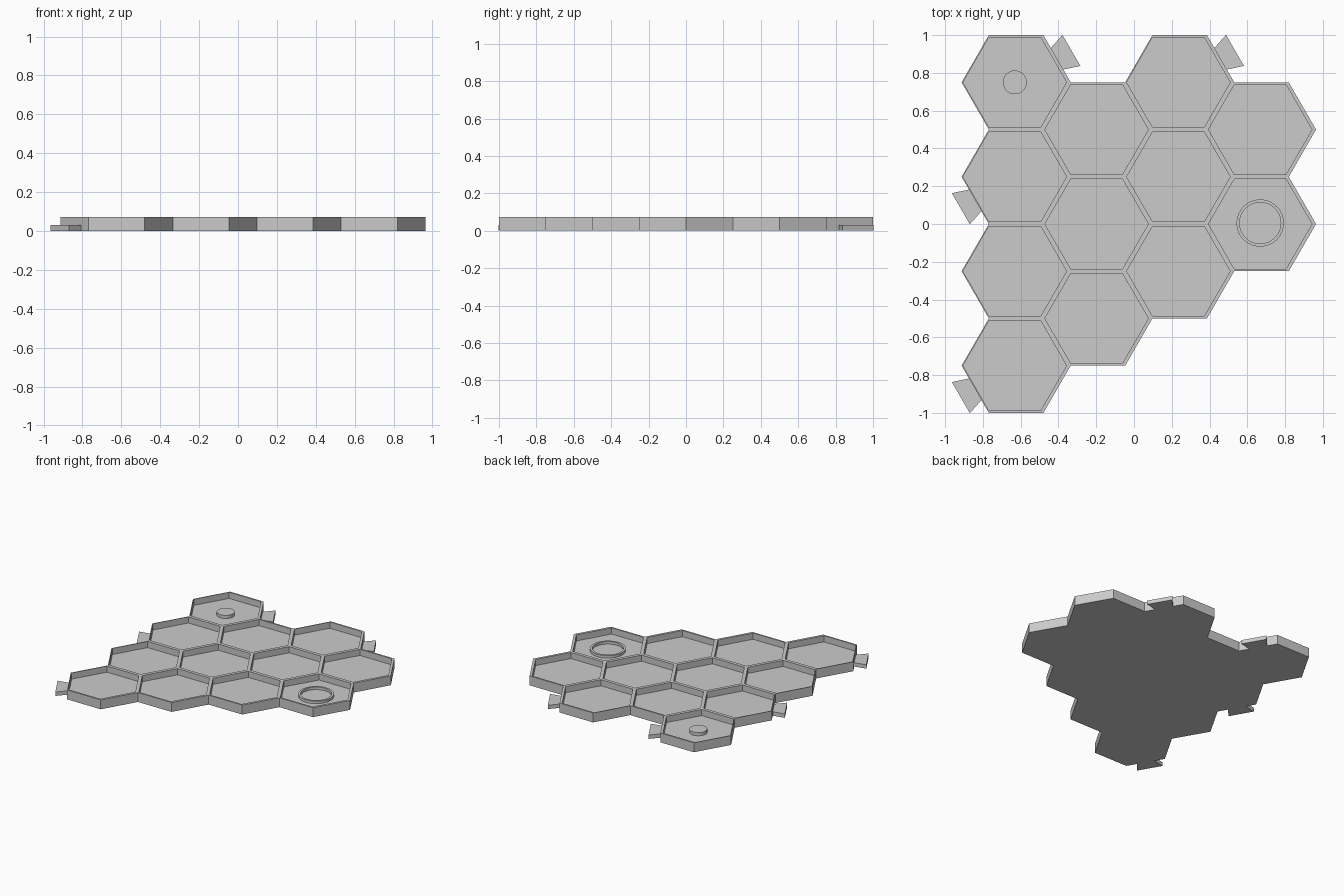
import bpy
import bmesh
from math import cos, sin, pi, sqrt
from mathutils import Vector

if "Cube" in bpy.data.objects:
    bpy.data.objects.remove(bpy.data.objects["Cube"], do_unlink=True)

APOTHEM = 0.25
RADIUS = APOTHEM * 2 / sqrt(3)
POCKET_RADIUS = 0.274
POCKET_SHIFT = -0.007      # pockets sit slightly left of the cells
HEIGHT, FLOOR, TAB_HEIGHT = 0.073, 0.025, 0.03
FIRST_X = -0.624
COLUMNS = [(0.75, 4), (0.5, 3), (0.75, 3), (0.5, 2)]   # top cell y, cell count

grey = bpy.data.materials.new("light_grey")
grey.use_nodes = True
colour = (0.6, 0.6, 0.6, 1)
grey.diffuse_color = colour
grey.node_tree.nodes["Principled BSDF"].inputs["Base Color"].default_value = colour


def finish(name, bm):
    bmesh.ops.recalc_face_normals(bm, faces=bm.faces[:])
    mesh = bpy.data.meshes.new(name)
    bm.to_mesh(mesh)
    bm.free()
    mesh.materials.append(grey)
    obj = bpy.data.objects.new(name, mesh)
    bpy.context.collection.objects.link(obj)
    return obj


def ring(bm, x, y, z, r, n):
    return [bm.verts.new((x + r * cos(2 * pi * i / n), y + r * sin(2 * pi * i / n), z))
            for i in range(n)]


def bridge(bm, a, b):
    for i in range(len(a)):
        j = (i + 1) % len(a)
        bm.faces.new((a[i], a[j], b[j], b[i]))


def column_x(i):
    return FIRST_X + i * RADIUS * 1.5


# Honeycomb tray: underside, outer wall, rims and sunken pockets
bm = bmesh.new()
cells = [(column_x(i), top - 2 * APOTHEM * k)
         for i, (top, count) in enumerate(COLUMNS) for k in range(count)]
for x, y in cells:
    bm.faces.new(ring(bm, x, y, 0, RADIUS, 6))
bmesh.ops.remove_doubles(bm, verts=bm.verts[:], dist=0.001)
outline = [e for e in bm.edges if e.is_boundary]
wall = bmesh.ops.extrude_edge_only(bm, edges=outline)["geom"]
bmesh.ops.translate(bm, vec=(0, 0, HEIGHT),
                    verts=[g for g in wall if isinstance(g, bmesh.types.BMVert)])
for x, y in cells:
    px = x + POCKET_SHIFT
    outer = ring(bm, x, y, HEIGHT, RADIUS, 6)
    lip = ring(bm, px, y, HEIGHT, POCKET_RADIUS, 6)
    base = ring(bm, px, y, FLOOR, POCKET_RADIUS, 6)
    bridge(bm, outer, lip)
    bridge(bm, lip, base)
    bm.faces.new(base)
bmesh.ops.remove_doubles(bm, verts=bm.verts[:], dist=0.001)
finish("honeycomb_tray", bm)


# Dovetail tabs on the sloping outer edges
def tab(name, x, y, side):
    normal = Vector((side * sqrt(3) / 2, side / 2, 0))
    along = Vector((-normal.y, normal.x, 0))
    mid = Vector((x, y, 0)) + normal * APOTHEM
    bm = bmesh.new()
    shape = [(0, -0.066), (0.088, -0.095), (0.088, 0.095), (0, 0.066)]
    low = [bm.verts.new(mid + normal * d + along * w) for d, w in shape]
    high = [bm.verts.new(v.co + Vector((0, 0, TAB_HEIGHT))) for v in low]
    bm.faces.new(low)
    bm.faces.new(high)
    bridge(bm, low, high)
    finish(name, bm)


tab("back_tab_right", column_x(2), 0.75, 1)
tab("back_tab_left", column_x(0), 0.75, 1)
tab("side_tab_back", column_x(0), 0.25, -1)
tab("side_tab_front", column_x(0), -0.75, -1)

# Raised disc in the back corner pocket
bm = bmesh.new()
x = column_x(0) + POCKET_SHIFT
low = ring(bm, x, 0.75, FLOOR, 0.063, 48)
high = ring(bm, x, 0.75, FLOOR + 0.025, 0.063, 48)
bridge(bm, low, high)
bm.faces.new(high)
disc = finish("pocket_disc", bm)

# Raised ring in the opposite pocket
bm = bmesh.new()
x = column_x(3) + POCKET_SHIFT
loops = [ring(bm, x, 0.005, z, r, 64) for r, z in
         [(0.125, FLOOR), (0.125, FLOOR + 0.02), (0.109, FLOOR + 0.02), (0.109, FLOOR)]]
for a, b in zip(loops, loops[1:] + loops[:1]):
    bridge(bm, a, b)
collar = finish("pocket_ring", bm)

# Smooth the round parts, keeping their rims sharp
bpy.ops.object.select_all(action='DESELECT')
for obj in (disc, collar):
    obj.select_set(True)
    bpy.context.view_layer.objects.active = obj
bpy.ops.object.shade_smooth_by_angle()
